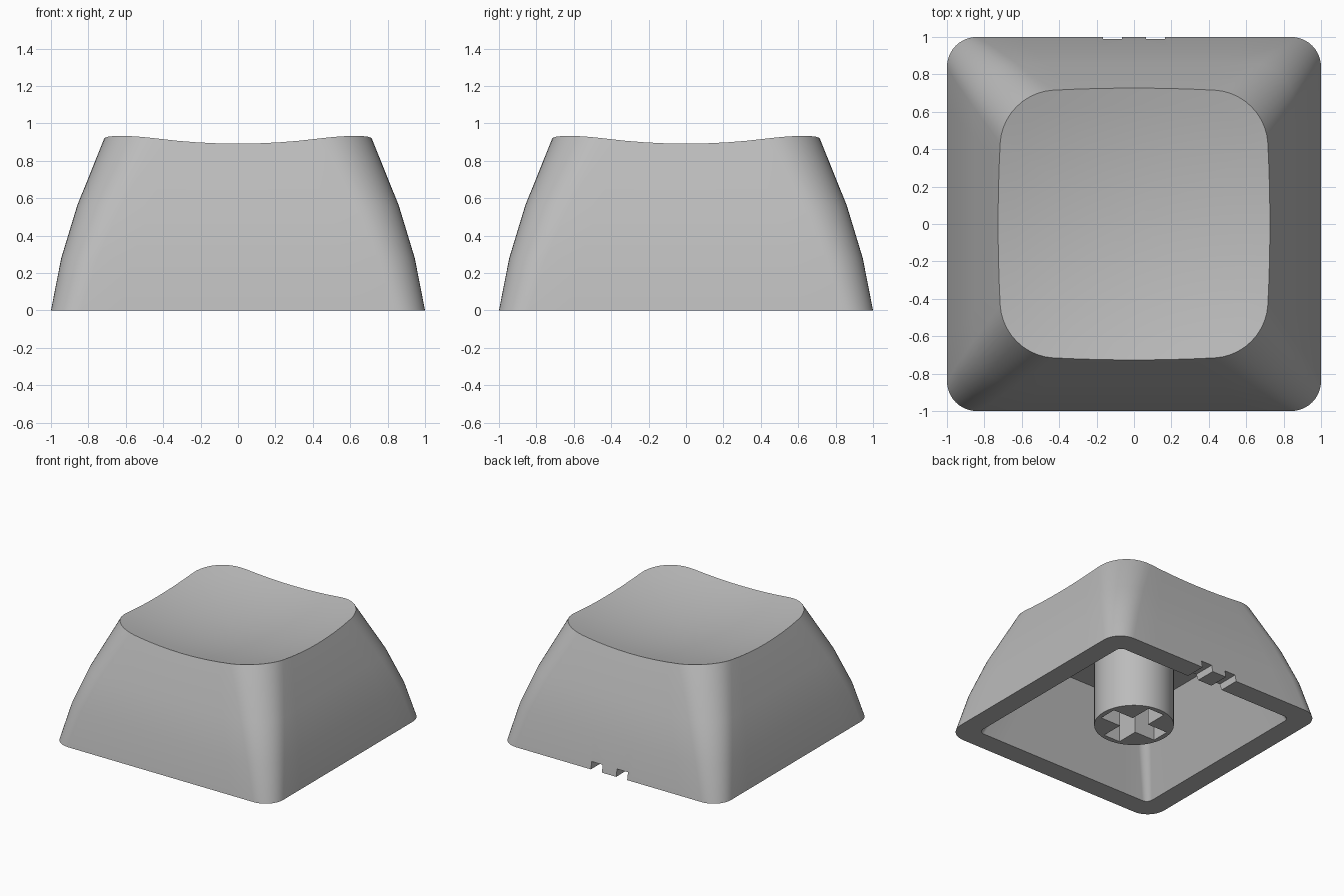
import bpy, bmesh, math
from mathutils import Vector

cube = bpy.data.objects.get("Cube")
if cube:
    bpy.data.objects.remove(cube, do_unlink=True)

grey = bpy.data.materials.new("light grey plastic")
grey.use_nodes = True
grey.diffuse_color = (0.5, 0.5, 0.5, 1)
grey.node_tree.nodes["Principled BSDF"].inputs["Base Color"].default_value = (0.5, 0.5, 0.5, 1)

ARC, SIDE = 10, 8                                   # steps per corner and per side
PROFILE = [(0, 1.0), (0.28, 0.945), (0.56, 0.86), (0.93, 0.711)]   # height, half width


def rounded_square(half, radius):
    """Outline of a square with round corners, as 2D points."""
    pts = []
    for q in range(4):
        turn = q * math.pi / 2
        c, s = math.cos(turn), math.sin(turn)
        corner = []
        for k in range(ARC + 1):
            a = k / ARC * math.pi / 2
            corner.append((half - radius + radius * math.cos(a), half - radius + radius * math.sin(a)))
        flat = half - radius
        corner += [(flat - 2 * flat * k / SIDE, half) for k in range(1, SIDE)]
        pts += [Vector((x * c - y * s, x * s + y * c)) for x, y in corner]
    return pts


def corner_radius(z):
    return 0.16 + 0.13 * z


def dish(p):
    """Height of the hollowed top at a point."""
    return 0.807 + 0.16 * p.length_squared


def rim_points():
    """Outline where the tapering walls meet the hollowed top."""
    (z0, h0), (z1, h1) = PROFILE[-2:]
    points = rounded_square(h1, corner_radius(z1))
    result = []
    for p in points:
        q = p.copy()
        for _ in range(8):
            half = h0 + (h1 - h0) * (dish(q) - z0) / (z1 - z0)
            q = p * (half / h1)
        result.append(q)
    return result


def make_object(name, bm):
    bmesh.ops.recalc_face_normals(bm, faces=bm.faces)
    mesh = bpy.data.meshes.new(name)
    bm.to_mesh(mesh)
    bm.free()
    mesh.materials.append(grey)
    ob = bpy.data.objects.new(name, mesh)
    bpy.context.collection.objects.link(ob)
    return ob


def activate(ob):
    bpy.ops.object.select_all(action="DESELECT")
    ob.select_set(True)
    bpy.context.view_layer.objects.active = ob


def box(name, centre, size):
    bm = bmesh.new()
    bmesh.ops.create_cube(bm, size=1)
    bmesh.ops.scale(bm, vec=size, verts=bm.verts)
    bmesh.ops.translate(bm, vec=centre, verts=bm.verts)
    return make_object(name, bm)


def cut(ob, cutters):
    """Subtract each cutter, then remove it."""
    for cutter in cutters:
        cutter.hide_render = True
        mod = ob.modifiers.new("cut", "BOOLEAN")
        mod.operation = "DIFFERENCE"
        mod.solver = "EXACT"
        mod.object = cutter
        activate(ob)
        bpy.ops.object.modifier_apply(modifier=mod.name)
        bpy.data.objects.remove(cutter, do_unlink=True)


def smooth(ob):
    activate(ob)
    bpy.ops.object.shade_smooth_by_angle(angle=math.radians(30))


# Shell: one loft from the ceiling, down the inside, up the outside and over the dish
rings = [[(*p, z) for p in rounded_square(half, r)]
         for z, half, r in ((0.63, 0.59, 0.08), (0, 0.83, 0.05))]
rings += [[(*p, z) for p in rounded_square(half, corner_radius(z))] for z, half in PROFILE[:-1]]
rim = rim_points()
for step in range(8, 0, -1):
    rings.append([(*(p * step / 8), dish(p * step / 8)) for p in rim])

bm = bmesh.new()
loops = [[bm.verts.new(co) for co in ring] for ring in rings]
count = len(rim)
for a, b in zip(loops, loops[1:]):
    for i in range(count):
        j = (i + 1) % count
        bm.faces.new((a[i], a[j], b[j], b[i]))
bm.faces.new(loops[0])
middle = bm.verts.new((0, 0, dish(Vector((0, 0)))))
for i in range(count):
    bm.faces.new((loops[-1][i], loops[-1][(i + 1) % count], middle))
shell = make_object("keycap_shell", bm)

# Two small notches through the back lower edge
cut(shell, [box("notch_cutter", (side * 0.115, 0.93, 0), (0.1, 0.4, 0.12)) for side in (-1, 1)])
smooth(shell)

# Stem with a cross-shaped socket
bm = bmesh.new()
bmesh.ops.create_cone(bm, cap_ends=True, segments=64, radius1=0.3, radius2=0.3, depth=0.67)
bmesh.ops.translate(bm, vec=(0, 0, 0.335), verts=bm.verts)
stem = make_object("stem", bm)
cut(stem, [box("socket_cutter", (0, 0, 0), size) for size in ((0.52, 0.15, 0.84), (0.15, 0.52, 0.84))])
smooth(stem)
